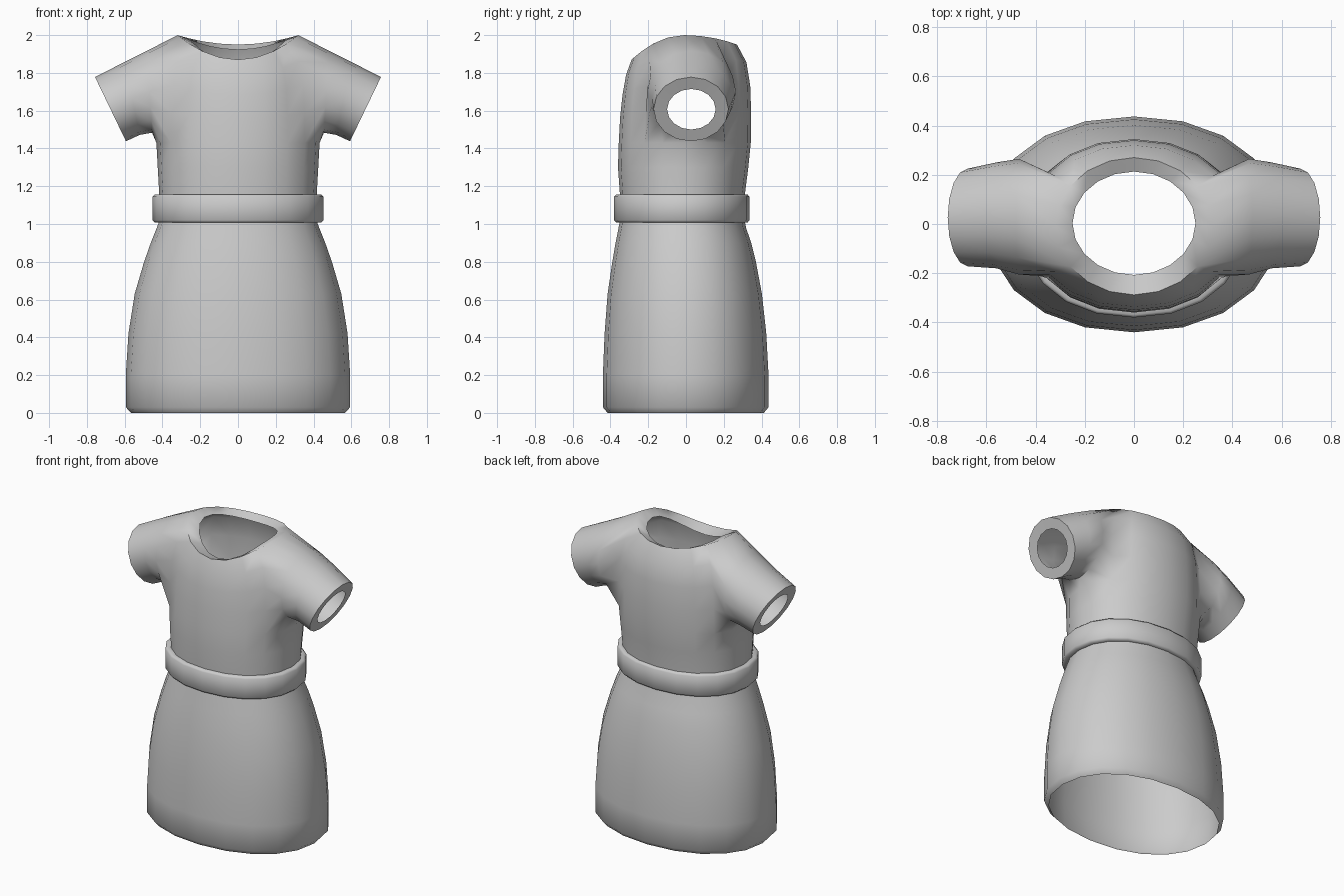
import bpy, bmesh
from math import sin, cos, pi

if "Cube" in bpy.data.objects:
    bpy.data.objects.remove(bpy.data.objects["Cube"])

N = 20  # columns around the body; 0 = +x, N/2 = -x, front is the second half


def outline(i, half_x, front, back, power=2.15):
    """Point of a rounded oval whose depth runs from front to back."""
    a = 2 * pi * i / N
    e = 2 / power
    c, s = cos(a), sin(a)
    x = half_x * abs(c) ** e * (1 if c > 0 else -1)
    y = (front + back) / 2 + (back - front) / 2 * abs(s) ** e * (1 if s > 0 else -1)
    return x, y


def bridge(bm, a, b):
    n = len(a)
    for i in range(n):
        j = (i + 1) % n
        bm.faces.new((a[i], a[j], b[j], b[i]))


def oval_ring(bm, z, half_x, front, back):
    return [bm.verts.new((*outline(i, half_x, front, back), z)) for i in range(N)]


def finish(bm, name, angle=60):
    bmesh.ops.recalc_face_normals(bm, faces=bm.faces)
    mesh = bpy.data.meshes.new(name)
    bm.to_mesh(mesh)
    bm.free()
    ob = bpy.data.objects.new(name, mesh)
    bpy.context.collection.objects.link(ob)
    bpy.ops.object.select_all(action='DESELECT')
    ob.select_set(True)
    bpy.context.view_layer.objects.active = ob
    bpy.ops.object.shade_smooth_by_angle(angle=angle * pi / 180)
    return ob


def loft(name, profile, angle=60):
    bm = bmesh.new()
    rings = [oval_ring(bm, *p) for p in profile]
    for a, b in zip(rings, rings[1:]):
        bridge(bm, a, b)
    return finish(bm, name, angle)


# Skirt: open flared tube with a small turned hem (z, half width, front, back)
loft("skirt", [
    (1.02, .415, -.35, .31), (.98, .43, -.357, .318), (.90, .462, -.373, .345),
    (.80, .497, -.39, .37), (.63, .547, -.415, .402), (.42, .58, -.431, .425),
    (.20, .594, -.44, .437), (.03, .594, -.44, .437), (0, .566, -.415, .412)])

# Belt: thick band around the waist
loft("belt", [
    (1.155, .415, -.345, .305), (1.157, .44, -.37, .325), (1.145, .452, -.38, .336),
    (1.02, .452, -.38, .336), (1.007, .44, -.37, .325), (1.007, .415, -.345, .305)])

# Bodice: torso, neckline and sleeves in one surface
bm = bmesh.new()
low = [oval_ring(bm, *p) for p in [
    (1.02, .415, -.345, .305), (1.16, .417, -.35, .312),
    (1.30, .425, -.36, .33), (1.43, .432, -.356, .343)]]
for a, b in zip(low, low[1:]):
    bridge(bm, a, b)


def neck_z(i):
    s = sin(2 * pi * i / N)
    return 2 - s * s * (.05 if s > 0 else .13)


neck = [bm.verts.new((*outline(i, .32, -.288, .27, 2), neck_z(i))) for i in range(N)]
lip = [bm.verts.new((*outline(i, .25, -.207, .213, 2), neck_z(i) - .028)) for i in range(N)]
bridge(bm, neck, lip)

# Chest and back panels between the armholes
cols = {}
ARM = 2
for i in range(N):
    if min(i % (N // 2), (-i) % (N // 2)) < ARM:
        continue
    top = neck_z(i)
    col = [low[-1][i]]
    for t, hx, f, b in [(.30, .428, -.349, .345), (.58, .42, -.336, .34), (.82, .39, -.317, .32)]:
        col.append(bm.verts.new((*outline(i, hx, f, b), 1.43 + (top - 1.43) * t)))
    cols[i] = col + [neck[i]]
for i in cols:
    if i + 1 in cols:
        a, b = cols[i], cols[i + 1]
        for k in range(4):
            bm.faces.new((a[k], b[k], b[k + 1], a[k + 1]))

# Sleeves: rings given by top point, bottom point, front and back
sleeve = [
    ((.48, 1.918), (.455, 1.483), -.205, .265),
    ((.60, 1.858), (.52, 1.472), -.18, .25),
    ((.757, 1.778), (.593, 1.438), -.172, .225),
    ((.724, 1.715), (.623, 1.50), -.10, .157)]
for side in (1, -1):
    def col_id(j):
        return (j if side > 0 else N // 2 - j) % N
    under, front, back = low[-1], cols[col_id(-2)], cols[col_id(2)]
    loop = ([under[col_id(j)] for j in (0, -1, -2)] + front[1:4]
            + [neck[col_id(j)] for j in (-2, -1, 0, 1, 2)]
            + back[3:0:-1] + [under[col_id(j)] for j in (2, 1)])
    n = len(loop)
    for (tx, tz), (bx, bz), f, b in sleeve:
        ring = []
        for k in range(n):
            a = 2 * pi * k / n
            u = (1 - cos(a)) / 2
            ring.append(bm.verts.new((side * (bx + (tx - bx) * u),
                                      (f + b) / 2 - (b - f) / 2 * sin(a),
                                      bz + (tz - bz) * u)))
        bridge(bm, loop, ring)
        loop = ring
finish(bm, "bodice_with_sleeves", 65)
